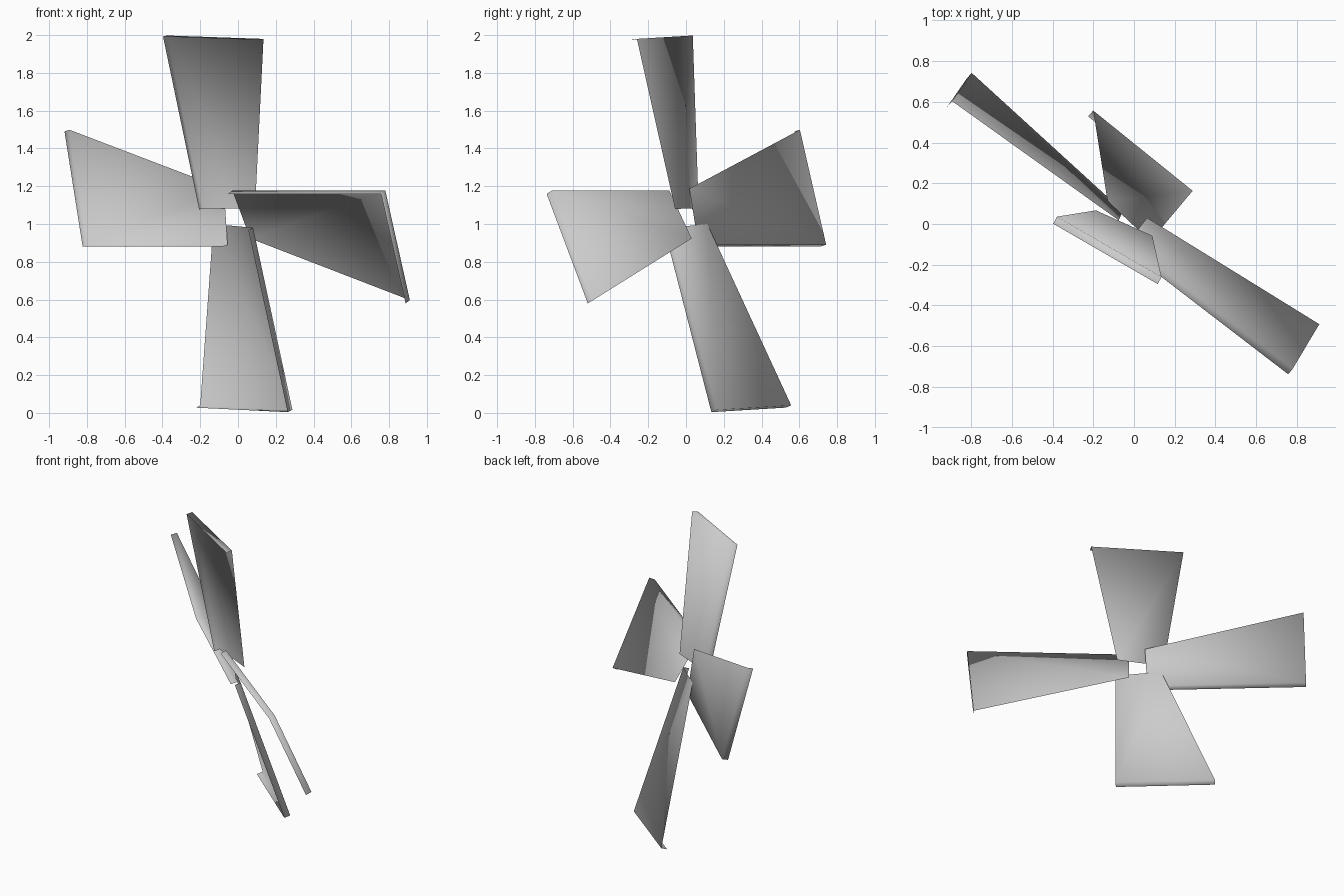
import bpy, bmesh
from mathutils import Vector

if "Cube" in bpy.data.objects:
    bpy.data.objects.remove(bpy.data.objects["Cube"])

FLANGE = 0.04

metal = bpy.data.materials.new("light_grey")
metal.diffuse_color = (0.6, 0.6, 0.6, 1)
metal.use_nodes = True
metal.node_tree.nodes["Principled BSDF"].inputs["Base Color"].default_value = metal.diffuse_color


def blade(name, tip_a, tip_b, root_b, root_a):
    """Sheet panel with forward flanges along its tip and its 'a' side."""
    corners = [Vector(c) for c in (tip_a, tip_b, root_b, root_a)]
    back = (corners[2] - corners[0]).cross(corners[3] - corners[1]).normalized()
    if back.y < 0:
        back = -back
    bm = bmesh.new()
    ta, tb, rb, ra = [bm.verts.new(p) for p in corners]
    # Front rim of the flanges
    fta, ftb, fra = [bm.verts.new(v.co - back * FLANGE) for v in (ta, tb, ra)]
    panel = bm.faces.new((ta, tb, rb, ra))
    bm.faces.new((tb, ta, fta, ftb))
    bm.faces.new((ta, ra, fra, fta))
    bm.normal_update()
    if panel.normal.dot(back) < 0:
        bmesh.ops.reverse_faces(bm, faces=bm.faces)
    for f in bm.faces:
        f.smooth = True
    mesh = bpy.data.meshes.new(name)
    bm.to_mesh(mesh)
    bm.free()
    mesh.materials.append(metal)
    obj = bpy.data.objects.new(name, mesh)
    bpy.context.collection.objects.link(obj)


# Four pitched blades around an open hub
blade("upper_blade", (-0.378, 0.036, 1.998), (0.135, -0.26, 1.98),
      (0.09, -0.058, 1.08), (-0.187, 0.067, 1.083))
blade("right_blade", (0.78, -0.71, 1.177), (0.91, -0.492, 0.597),
      (0.065, 0.03, 0.923), (-0.03, -0.088, 1.177))
blade("lower_blade", (0.288, 0.163, 0.016), (-0.2, 0.557, 0.04),
      (-0.13, 0.113, 1.0), (0.08, -0.085, 0.98))
blade("left_blade", (-0.797, 0.742, 0.89), (-0.893, 0.603, 1.499),
      (-0.075, 0.018, 1.187), (-0.055, 0.065, 0.89))
